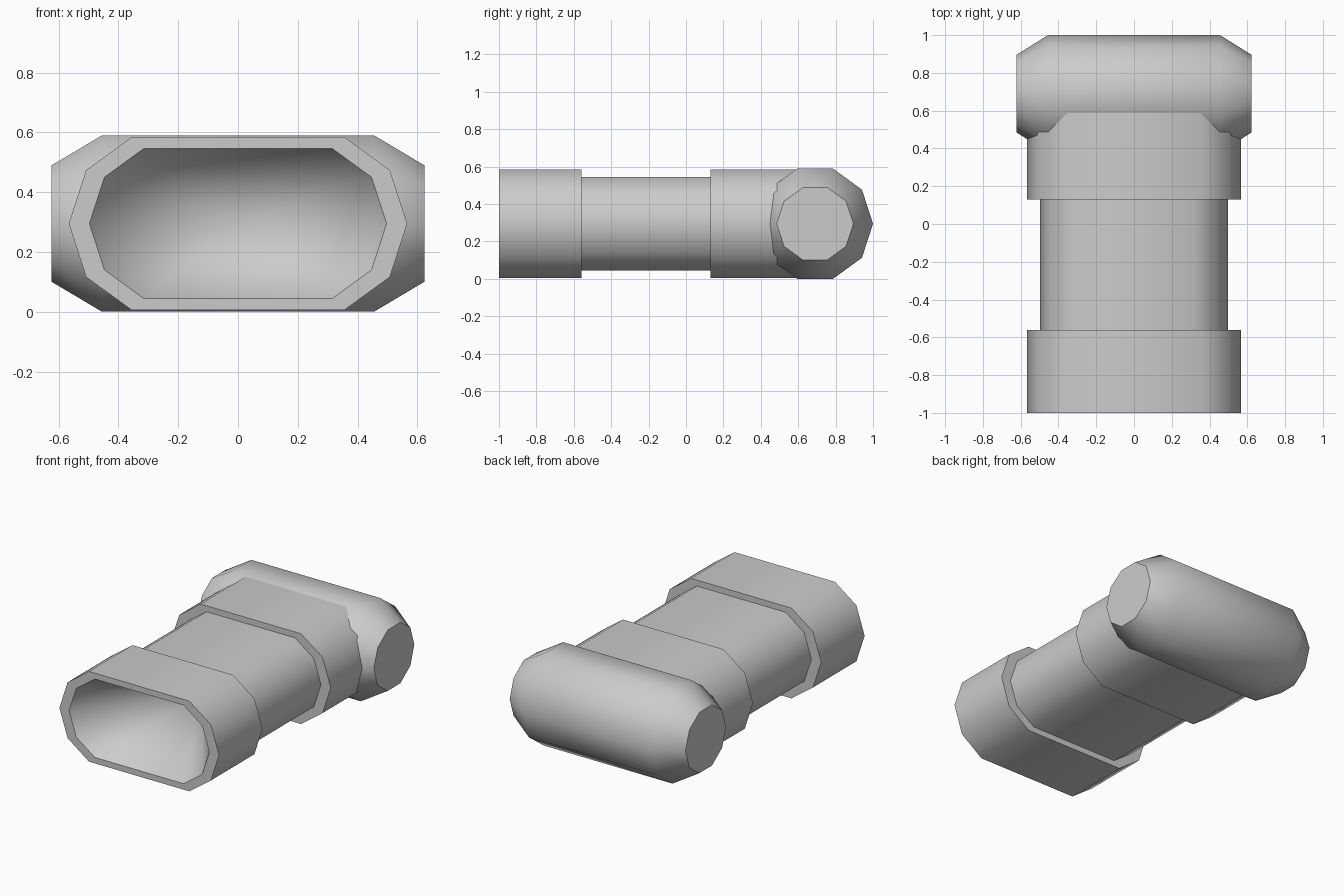
import bpy, bmesh, math

if "Cube" in bpy.data.objects:
    bpy.data.objects.remove(bpy.data.objects["Cube"])

SIDES = 10
MID_Z = 0.295

grey = bpy.data.materials.new("plain grey")
grey.diffuse_color = (0.6, 0.6, 0.6, 1)
grey.use_nodes = True
grey.node_tree.nodes["Principled BSDF"].inputs["Base Color"].default_value = grey.diffuse_color


def body_ring(y, radius, stretch):
    """Ten-sided section facing y, its halves pulled apart along x."""
    pts = []
    for i in range(SIDES):
        a = math.tau * i / SIDES
        c = math.cos(a)
        pts.append((radius * c + math.copysign(stretch, c), y,
                    MID_Z + radius * math.sin(a)))
    return pts


def cross_ring(x, radius):
    """Ten-sided section of the crosswise barrel."""
    return [(x, 0.69 + radius * math.cos(math.tau * i / SIDES),
             MID_Z + radius * math.sin(math.tau * i / SIDES)) for i in range(SIDES)]


def loft(name, rings, cap_start=False, cap_end=False, apex=None):
    """Skin the rings in order; optionally cap the ends or start from a point."""
    bm = bmesh.new()
    loops = [[bm.verts.new(p) for p in ring] for ring in rings]
    for a, b in zip(loops, loops[1:]):
        for i in range(SIDES):
            j = (i + 1) % SIDES
            bm.faces.new((a[i], a[j], b[j], b[i]))
    if apex:
        tip = bm.verts.new(apex)
        for i in range(SIDES):
            bm.faces.new((tip, loops[0][(i + 1) % SIDES], loops[0][i]))
    if cap_start:
        bm.faces.new(loops[0])
    if cap_end:
        bm.faces.new(loops[-1])
    bmesh.ops.recalc_face_normals(bm, faces=bm.faces)
    mesh = bpy.data.meshes.new(name)
    bm.to_mesh(mesh)
    bm.free()
    mesh.materials.append(grey)
    ob = bpy.data.objects.new(name, mesh)
    bpy.context.collection.objects.link(ob)
    bpy.ops.object.select_all(action='DESELECT')
    ob.select_set(True)
    bpy.context.view_layer.objects.active = ob
    bpy.ops.object.shade_smooth_by_angle(angle=math.radians(45))
    return ob


def wide(y):
    return body_ring(y, 0.304, 0.262)


def narrow(y):
    return body_ring(y, 0.264, 0.233)


# Front collar, with a tapering hollow, running back into the narrow neck
loft("hollow_front_and_neck",
     [narrow(-1.0), wide(-1.0), wide(-0.56), narrow(-0.56), narrow(0.13)],
     cap_end=True, apex=(0, -0.35, MID_Z))

# Rear collar, ending inside the barrel
loft("rear_collar", [wide(0.13), wide(0.60)], cap_start=True, cap_end=True)

# Crosswise barrel with chamfered ends
loft("cross_barrel",
     [cross_ring(-0.623, 0.205), cross_ring(-0.455, 0.31),
      cross_ring(0.455, 0.31), cross_ring(0.623, 0.205)],
     cap_start=True, cap_end=True)
